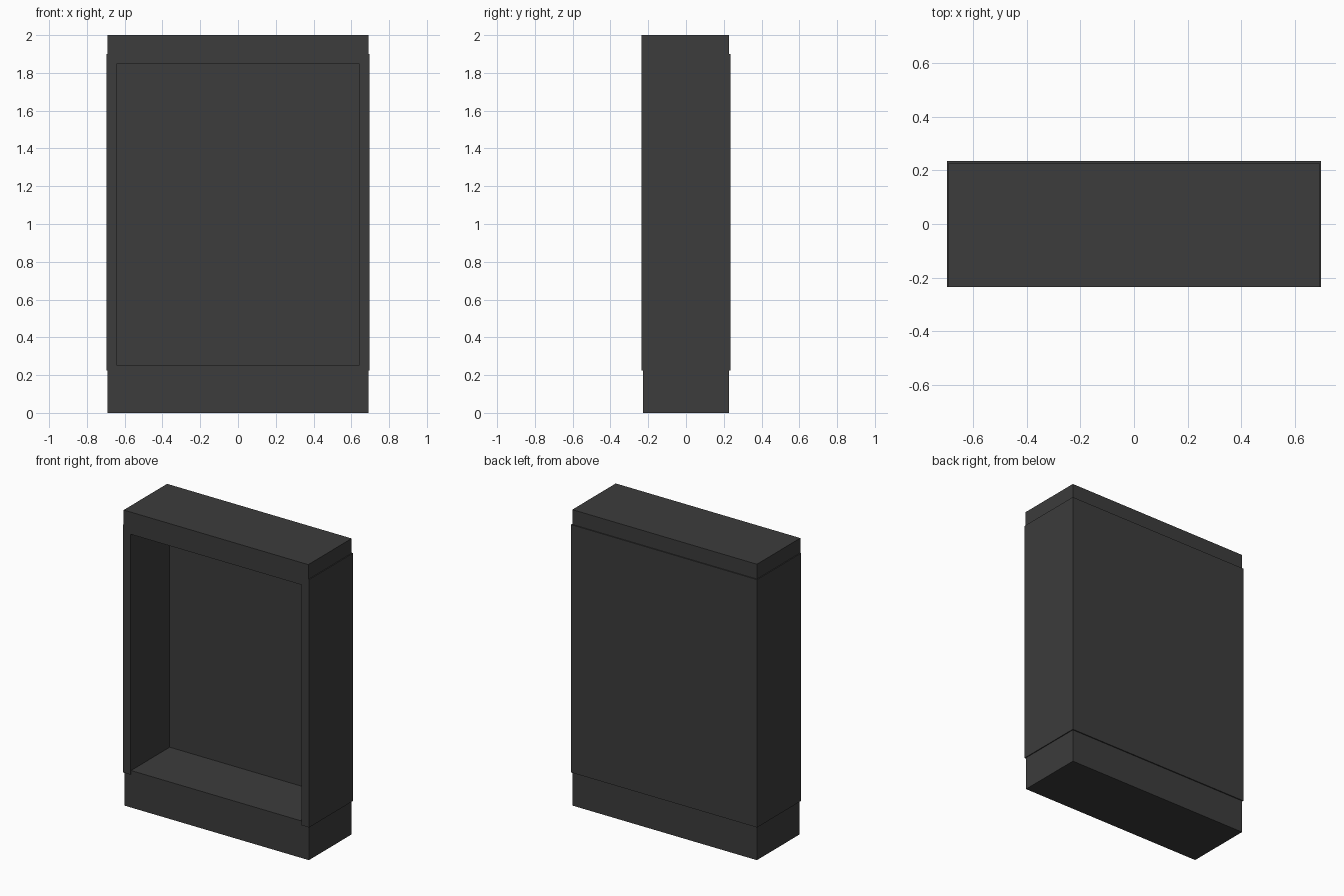
import bpy
import bmesh
from mathutils import Vector

cube = bpy.data.objects.get("Cube")
if cube:
    bpy.data.objects.remove(cube, do_unlink=True)

# One dark grey finish for the whole cabinet
grey = bpy.data.materials.new("dark_grey")
grey.use_nodes = True
colour = (0.045, 0.045, 0.045, 1)
grey.diffuse_color = colour
shader = grey.node_tree.nodes["Principled BSDF"]
shader.inputs["Base Color"].default_value = colour
shader.inputs["Roughness"].default_value = 0.8


def box(name, x, y, z):
    """Box spanning the given (min, max) ranges."""
    bm = bmesh.new()
    bmesh.ops.create_cube(bm, size=1)
    low, high = (Vector(corner) for corner in zip(x, y, z))
    for v in bm.verts:
        v.co = (low + high) / 2 + v.co * (high - low)
    mesh = bpy.data.meshes.new(name)
    bm.to_mesh(mesh)
    bm.free()
    mesh.materials.append(grey)
    obj = bpy.data.objects.new(name, mesh)
    bpy.context.collection.objects.link(obj)
    return obj


outer, inset, inner = 0.696, 0.69, 0.64   # half widths
front, back = -0.235, 0.235
body = (0.225, 1.9)                       # height range of the panels
back_inside = 0.185

# Plinth and top rail, slightly narrower than the body
box("base", (-inset, inset), (-0.228, 0.228), (0, 0.25))
box("top", (-inset, inset), (front, 0.228), (1.85, 2))

# Side panels
box("right_side", (-outer, -inner), (front, back), body)
box("left_side", (inner, outer), (front, back), body)

# Back panel closing the open front recess
box("back_panel", (-inner, inner), (back_inside, back), body)
